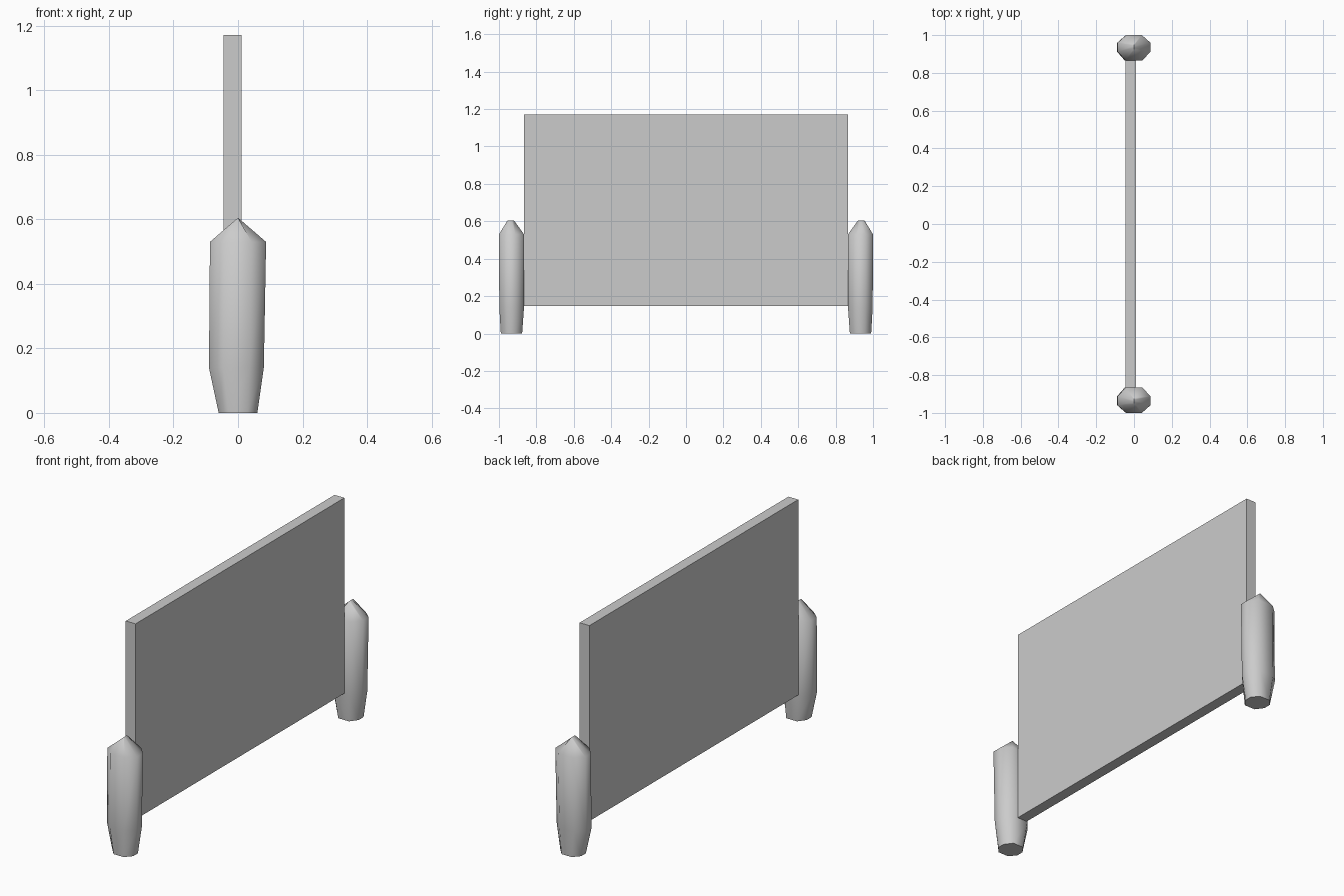
import bpy, bmesh, math

if "Cube" in bpy.data.objects:
    bpy.data.objects.remove(bpy.data.objects["Cube"])

# Flat board, set slightly behind the post axis
bpy.ops.mesh.primitive_cube_add(size=1, location=(-0.017, 0, 0.659))
board = bpy.context.object
board.name = "board"
board.scale = (0.057, 1.732, 1.026)
bpy.ops.object.transform_apply(location=False, rotation=False, scale=True)

# Unit octagonal section and (z, x centre, x half, y centre, y half) levels
OCTAGON = [(0.48, 1), (1, 0.4), (1, -0.3), (0.52, -1),
           (-0.52, -1), (-1, -0.3), (-1, 0.4), (-0.48, 1)]
LEVELS = [(0.0, 0.0, 0.06, 0.933, 0.057),
          (0.14, -0.005, 0.085, 0.932, 0.066),
          (0.53, 0.0, 0.087, 0.933, 0.067),
          (0.605, 0.0, 0.0, 0.937, 0.017)]


def make_post(name, side):
    bm = bmesh.new()
    rings = [[bm.verts.new((cx + sx * u, side * (cy + sy * v), z)) for u, v in OCTAGON]
             for z, cx, sx, cy, sy in LEVELS]
    for low, high in zip(rings, rings[1:]):
        for i in range(8):
            j = (i + 1) % 8
            bm.faces.new((low[i], low[j], high[j], high[i]))
    bm.faces.new(rings[0])
    # The top ring collapses into a short ridge
    bmesh.ops.remove_doubles(bm, verts=bm.verts, dist=0.0005)
    bmesh.ops.recalc_face_normals(bm, faces=bm.faces)
    mesh = bpy.data.meshes.new(name)
    bm.to_mesh(mesh)
    bm.free()
    post = bpy.data.objects.new(name, mesh)
    bpy.context.collection.objects.link(post)
    bpy.ops.object.select_all(action='DESELECT')
    post.select_set(True)
    bpy.context.view_layer.objects.active = post
    bpy.ops.object.shade_smooth_by_angle(angle=math.radians(60))


# Posts at both ends
make_post("front_post", -1)
make_post("back_post", 1)
